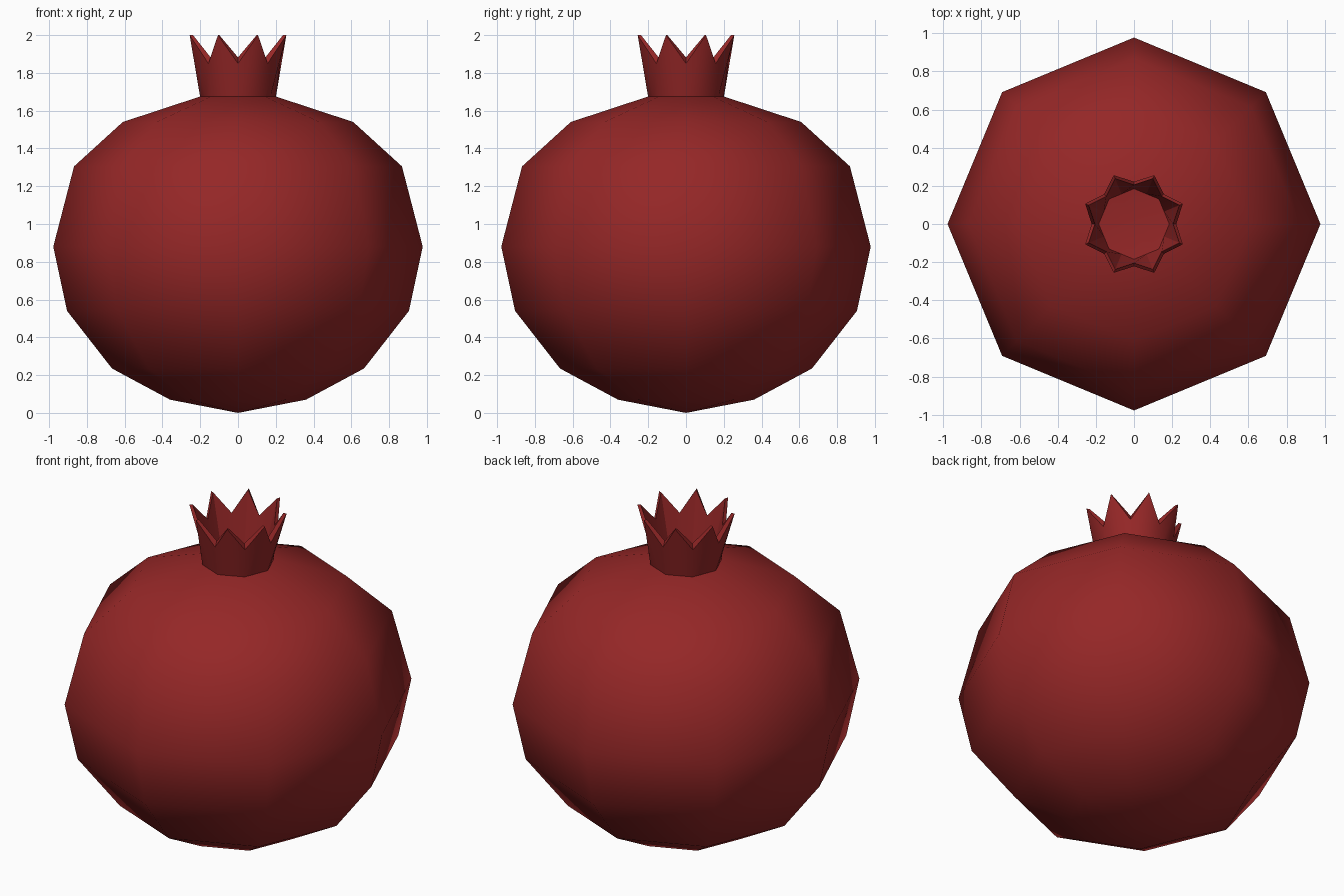
import bpy, bmesh, math

if "Cube" in bpy.data.objects:
    bpy.data.objects.remove(bpy.data.objects["Cube"])

skin = bpy.data.materials.new("pomegranate red")
skin.diffuse_color = (0.30, 0.02, 0.02, 1)
skin.use_nodes = True
skin.node_tree.nodes["Principled BSDF"].inputs["Base Color"].default_value = skin.diffuse_color


def ring(bm, count, r_even, z_even, r_odd=None, z_odd=None):
    """Ring of vertices; odd ones may get their own radius and height."""
    verts = []
    for i in range(count):
        odd = i % 2 and r_odd is not None
        r, z = (r_odd, z_odd) if odd else (r_even, z_even)
        a = 2 * math.pi * i / count
        verts.append(bm.verts.new((r * math.cos(a), r * math.sin(a), z)))
    return verts


def bridge(bm, a, b):
    n = len(a)
    for i in range(n):
        j = (i + 1) % n
        bm.faces.new((a[i], a[j], b[j], b[i]))


def fan(bm, loop, z):
    tip = bm.verts.new((0, 0, z))
    for i in range(len(loop)):
        bm.faces.new((loop[i], loop[(i + 1) % len(loop)], tip))


def finish(bm, name, angle):
    bmesh.ops.recalc_face_normals(bm, faces=bm.faces)
    mesh = bpy.data.meshes.new(name)
    bm.to_mesh(mesh)
    bm.free()
    mesh.materials.append(skin)
    ob = bpy.data.objects.new(name, mesh)
    bpy.context.collection.objects.link(ob)
    bpy.ops.object.select_all(action='DESELECT')
    ob.select_set(True)
    bpy.context.view_layer.objects.active = ob
    bpy.ops.object.shade_smooth_by_angle(angle=math.radians(angle))


# Fruit body: eight-sided lathe, closed at the bottom
bm = bmesh.new()
profile = [(0.36, 0.07), (0.667, 0.235), (0.905, 0.54), (0.978, 0.88),
           (0.868, 1.305), (0.61, 1.54), (0.2, 1.675)]
rings = [ring(bm, 8, r, z) for r, z in profile]
for a, b in zip(rings, rings[1:]):
    bridge(bm, a, b)
fan(bm, rings[0], 0.0)
fan(bm, rings[-1], 1.66)
finish(bm, "fruit_body", 60)

# Crown: outer wall, slanted zigzag rim, inner wall and floor
bm = bmesh.new()
c = math.cos(math.pi / 8)
rings = [ring(bm, 16, 0.2, 1.67, 0.2 * c, 1.67),
         ring(bm, 16, 0.222, 1.85, 0.277, 2.0),
         ring(bm, 16, 0.205, 1.882, 0.258, 2.0),
         ring(bm, 16, 0.185, 1.68, 0.185 * c, 1.68)]
for a, b in zip(rings, rings[1:]):
    bridge(bm, a, b)
fan(bm, rings[-1], 1.665)
bridge(bm, rings[-1], rings[0])
finish(bm, "crown", 30)
# Floor blends into the inner wall, so only the rim edges stay sharp
me = bpy.data.objects["crown"].data
sharp = me.attributes.get("sharp_edge")
if sharp:
    for e in me.edges:
        zs = [me.vertices[v].co.z for v in e.vertices]
        if all(1.674 < z < 1.69 for z in zs):
            sharp.data[e.index].value = False
